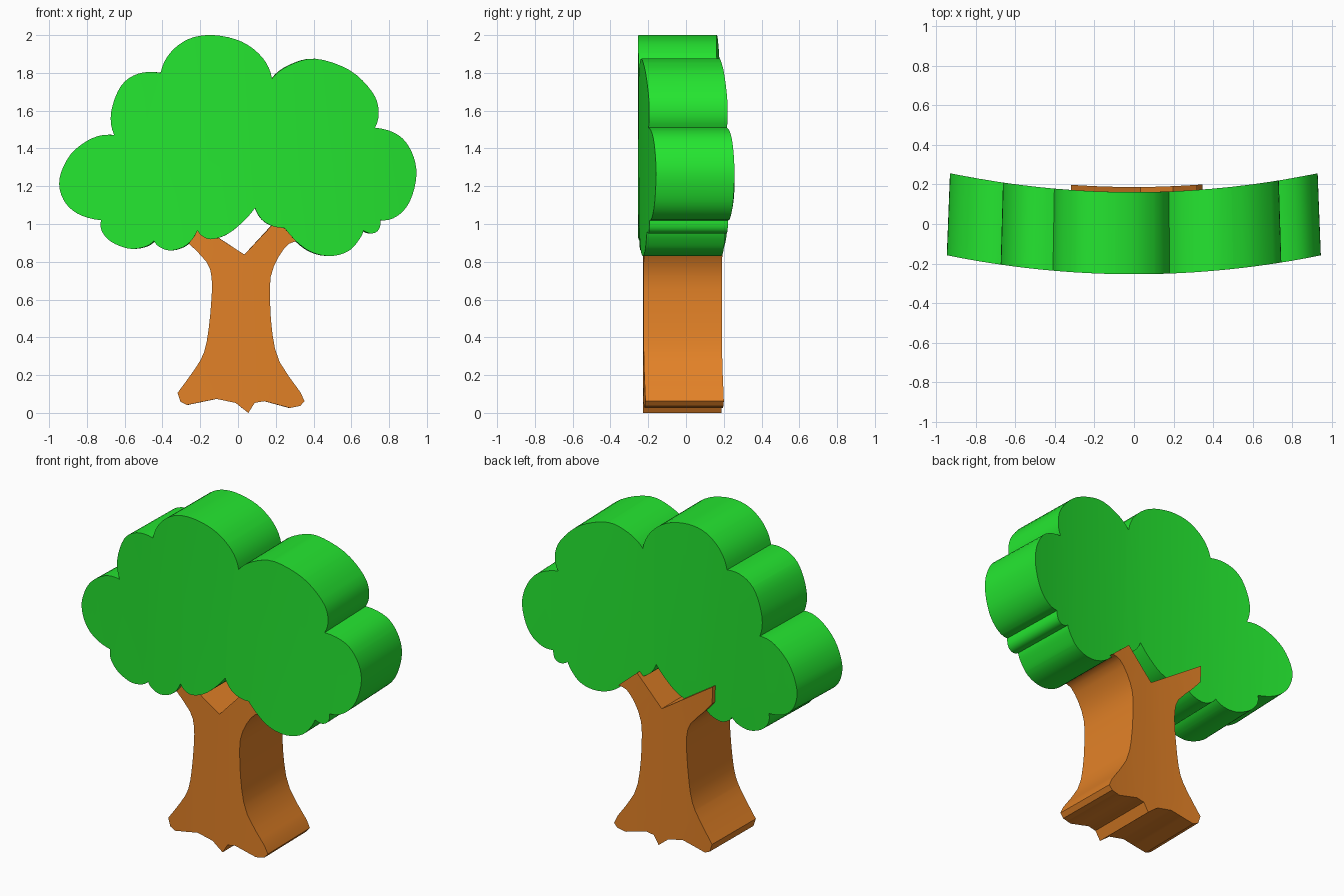
import bpy, bmesh
from mathutils import Vector

if "Cube" in bpy.data.objects:
    bpy.data.objects.remove(bpy.data.objects["Cube"])

DEPTH = 0.415


def spline(pts, steps=4, round_ends=True):
    """Rounded run through points, with sharp ends left at both notches."""
    p = [Vector(q) for q in pts]
    if round_ends:
        p = [3 * p[0] - 3 * p[1] + p[2]] + p + [3 * p[-1] - 3 * p[-2] + p[-3]]
    else:
        p = [2 * p[0] - p[1]] + p + [2 * p[-1] - p[-2]]
    out = []
    for a, b, c, d in zip(p, p[1:], p[2:], p[3:]):
        for i in range(steps):
            t = i / steps
            out.append(0.5 * (2 * b + (c - a) * t + (2 * a - 5 * b + 4 * c - d) * t ** 2
                              + (3 * b - a - 3 * c + d) * t ** 3))
    return out


def curved_slab(name, outline, front, color):
    """Extrude an x-z outline along y, slice it, and bow it gently backwards at the sides."""
    bm = bmesh.new()
    face = bm.faces.new([bm.verts.new((x, 0, z)) for x, z in outline])
    ext = bmesh.ops.extrude_face_region(bm, geom=[face])
    for v in ext["geom"]:
        if isinstance(v, bmesh.types.BMVert):
            v.co.y = DEPTH
    for i in range(-9, 10):
        bmesh.ops.bisect_plane(bm, geom=bm.verts[:] + bm.edges[:] + bm.faces[:],
                               plane_co=(i * 0.1 + 0.003, 0, 0), plane_no=(1, 0, 0))
    for v in bm.verts:
        bow = 0.107 * v.co.x ** 2
        v.co.x *= 1 - 0.017 * v.co.y / DEPTH
        v.co.y += front + bow
    bmesh.ops.triangulate(bm, faces=[f for f in bm.faces if len(f.verts) > 4])
    bmesh.ops.recalc_face_normals(bm, faces=bm.faces[:])
    mesh = bpy.data.meshes.new(name)
    bm.to_mesh(mesh)
    bm.free()
    obj = bpy.data.objects.new(name, mesh)
    bpy.context.collection.objects.link(obj)
    mat = bpy.data.materials.new(name + "_color")
    mat.diffuse_color = color
    mat.use_nodes = True
    mat.node_tree.nodes["Principled BSDF"].inputs["Base Color"].default_value = mat.diffuse_color
    mesh.materials.append(mat)
    bpy.ops.object.select_all(action="DESELECT")
    obj.select_set(True)
    bpy.context.view_layer.objects.active = obj
    bpy.ops.object.shade_smooth_by_angle(angle=0.6)
    return obj


# Canopy lobes, clockwise from the lower left; each starts at a notch
lobes = [
    [(-.725, 1.02), (-.85, 1.055), (-.925, 1.13), (-.945, 1.24), (-.885, 1.37), (-.77, 1.455)],
    [(-.655, 1.47), (-.672, 1.59), (-.62, 1.73), (-.53, 1.795)],
    [(-.41, 1.80), (-.36, 1.905), (-.26, 1.98), (-.13, 2.0), (.02, 1.965), (.13, 1.88)],
    [(.18, 1.77), (.27, 1.84), (.41, 1.875), (.59, 1.815), (.71, 1.70), (.745, 1.60)],
    [(.725, 1.51), (.85, 1.47), (.92, 1.38), (.945, 1.26), (.91, 1.12), (.84, 1.04)],
    [(.755, 1.02), (.745, .97), (.71, .95)],
    [(.665, .965), (.64, .915), (.59, .86), (.51, .832), (.42, .84), (.336, .884)],
    [(.245, .98), (.18, .99), (.125, 1.025)],
    [(.09, 1.085), (.03, 1.015), (-.05, .95), (-.13, .92), (-.18, .93)],
    [(-.215, .965), (-.27, .89), (-.35, .86), (-.41, .875)],
    [(-.445, .91), (-.5, .877), (-.58, .87), (-.67, .905), (-.72, .96)],
]
canopy = []
for lobe, following in zip(lobes, lobes[1:] + lobes[:1]):
    canopy += spline(lobe + following[:1])
curved_slab("canopy", canopy, -0.254, (0.018, 0.79, 0.03, 1))

# Trunk: forked top, curved waist and ragged root
left_side = spline([(-.32, .965), (-.257, .894), (-.167, .80), (-.14, .72), (-.14, .61),
                    (-.156, .44), (-.18, .32), (-.23, .23), (-.32, .106)], 2, False)
root = [(-.32, .106), (-.304, .058), (-.27, .042), (-.114, .074), (-.013, .053), (.055, 0),
        (.088, .053), (.14, .062), (.275, .026), (.33, .037), (.352, .063)]
right_side = spline([(.33, .11), (.22, .27), (.183, .413), (.17, .58), (.173, .72),
                     (.214, .825), (.27, .895), (.325, .91)], 2, False)
fork = [(.325, .91), (.2, 1.015), (.034, .838), (-.325, 1.07)]
curved_slab("trunk", left_side + root + right_side + fork, -0.228, (0.76, 0.22, 0.02, 1))
